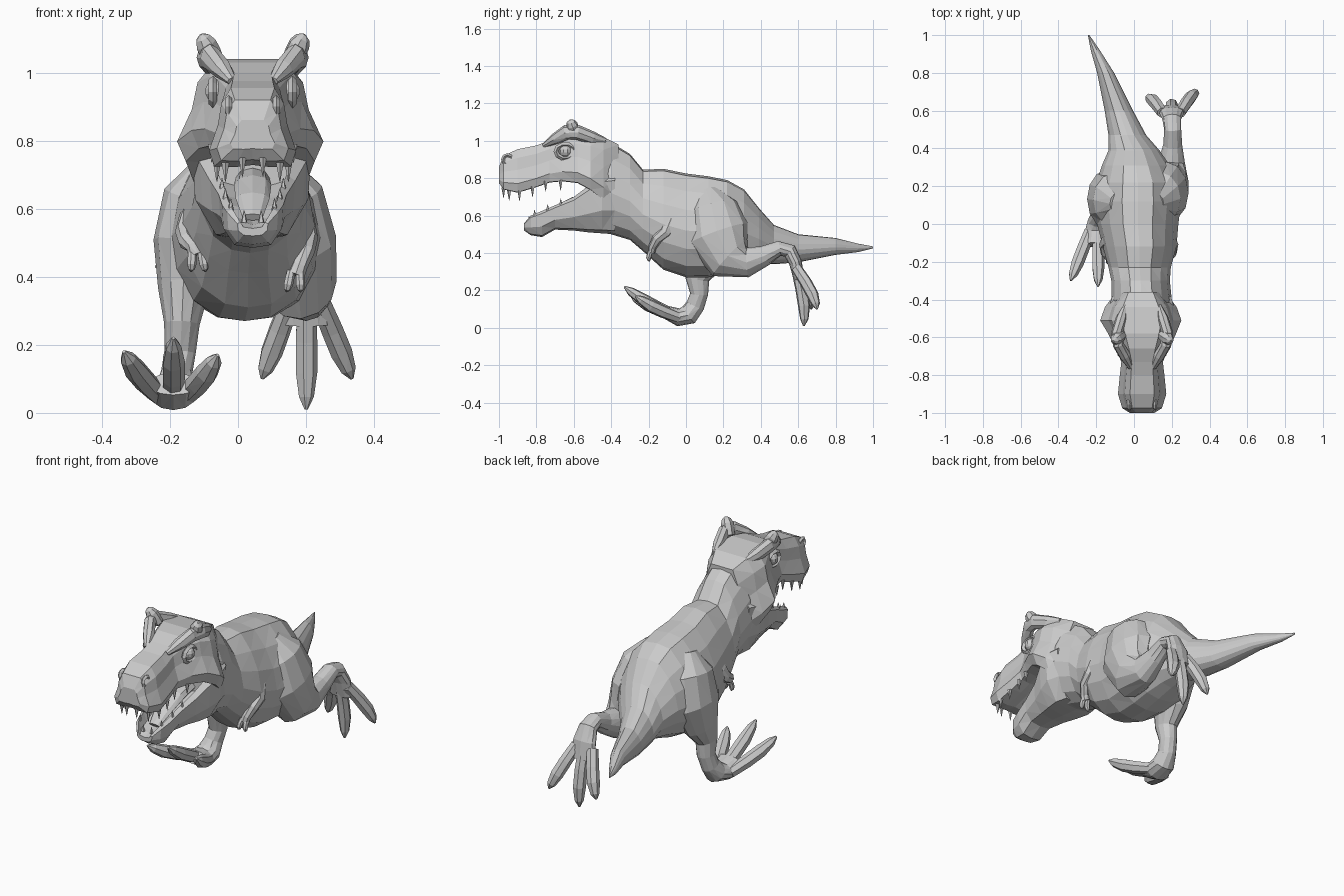
import bpy, bmesh, math
from mathutils import Vector, Matrix

if "Cube" in bpy.data.objects:
    bpy.data.objects.remove(bpy.data.objects["Cube"], do_unlink=True)

grey = bpy.data.materials.new("plain grey")
grey.use_nodes = True
TONE = (0.6, 0.6, 0.6, 1)
grey.diffuse_color = TONE
grey.node_tree.nodes["Principled BSDF"].inputs["Base Color"].default_value = TONE

MID = 0.043  # middle line of the head


def finish(name, bm):
    bmesh.ops.recalc_face_normals(bm, faces=bm.faces)
    mesh = bpy.data.meshes.new(name)
    bm.to_mesh(mesh)
    bm.free()
    mesh.materials.append(grey)
    obj = bpy.data.objects.new(name, mesh)
    bpy.context.collection.objects.link(obj)
    return obj


def skin(name, rings):
    """Bridge a list of point rings and cap both ends."""
    bm = bmesh.new()
    loops = [[bm.verts.new(p) for p in ring] for ring in rings]
    n = len(loops[0])
    for a, b in zip(loops, loops[1:]):
        for i in range(n):
            j = (i + 1) % n
            bm.faces.new((a[i], a[j], b[j], b[i]))
    bm.faces.new(loops[0])
    bm.faces.new(loops[-1])
    bmesh.ops.triangulate(bm, faces=bm.faces)
    return finish(name, bm)


def loft(name, profile, sections):
    """Sections are (y, centre x, half width, bottom, top)."""
    full = profile + [(-u, v) for u, v in reversed(profile) if u > 0]
    return skin(name, [[(cx + u * w, y, (lo + hi) / 2 + v * (hi - lo) / 2) for u, v in full]
                       for y, cx, w, lo, hi in sections])


def tube(name, stations, sides=10):
    """Stations are (x, y, z, half width, half depth) along a limb."""
    pts = [Vector(s[:3]) for s in stations]
    rings = []
    for i, s in enumerate(stations):
        t = (pts[min(i + 1, len(pts) - 1)] - pts[max(i - 1, 0)]).normalized()
        side = (Vector((1, 0, 0)) - t * t.x).normalized()
        up = t.cross(side)
        rings.append([pts[i] + side * s[3] * math.cos(k * math.tau / sides)
                      + up * s[4] * math.sin(k * math.tau / sides) for k in range(sides)])
    return skin(name, rings)


def digit(name, start, tip, r, bend):
    """Tapered toe or finger with a knuckle pushed along bend."""
    a, b, bend = Vector(start), Vector(tip), Vector(bend)
    steps = ((0, 0.9, 0), (0.35, 1, 0.8), (0.65, 1, 1), (0.88, 0.7, 0.5), (1, 0.15, 0))
    return tube(name, [(*(a.lerp(b, f) + bend * k), r * w, r * w) for f, w, k in steps], 7)


def tooth(name, x, y, z, r, length):
    bm = bmesh.new()
    bmesh.ops.create_cone(bm, cap_ends=True, segments=5, radius1=r, radius2=r * 0.1,
                          depth=abs(length), matrix=Matrix.Translation((x, y, z + length / 2))
                          @ Matrix.Rotation(math.pi if length < 0 else 0, 4, "X"))
    return finish(name, bm)


# Neck, torso and tail
body_profile = [(0, 1), (0.36, 0.96), (0.68, 0.66), (0.9, 0.3), (1, -0.1),
                (0.93, -0.45), (0.7, -0.78), (0.35, -0.96), (0, -1)]
loft("body", body_profile, [
    (-.50, .04, .15, .52, .98), (-.40, .04, .16, .50, .99), (-.30, .035, .155, .47, .93),
    (-.23, .03, .165, .41, .845), (-.12, .03, .195, .31, .85), (0, .02, .215, .27, .825),
    (.12, .02, .23, .27, .81), (.22, .02, .22, .29, .79), (.31, .01, .18, .32, .74),
    (.39, 0, .135, .34, .64), (.47, -.035, .1, .34, .55), (.6, -.08, .075, .35, .50),
    (.8, -.15, .045, .39, .48), (.92, -.205, .024, .405, .45), (1, -.24, .004, .425, .435)])

# Skull with wide cheeks
skull_profile = [(0, 1), (0.5, 1), (0.72, 0.62), (0.8, 0.1), (1, -0.5), (0.88, -0.88), (0.4, -0.9), (0, -0.85)]
loft("skull", skull_profile, [
    (-1, MID, .065, .77, .86), (-.975, MID, .105, .73, .92), (-.9, MID, .128, .71, .955),
    (-.8, MID, .118, .74, .975), (-.73, MID, .11, .765, 1), (-.66, MID, .14, .77, 1.03),
    (-.58, MID, .18, .76, 1.04), (-.51, .036, .215, .72, 1.03), (-.44, .036, .19, .66, 1.02),
    (-.36, .036, .13, .6, .98)])

# Lower jaw, hollow on top
jaw_profile = [(0, 0.1), (0.6, 0.3), (0.8, 1), (1, 0.8), (0.95, -0.2), (0.6, -0.88), (0, -1)]
loft("lower_jaw", jaw_profile, [
    (-.865, MID, .045, .52, .56), (-.83, MID, .075, .495, .60), (-.77, MID, .09, .485, .625),
    (-.7, MID, .1, .525, .655), (-.6, MID, .125, .52, .70), (-.52, MID, .155, .51, .76),
    (-.45, .04, .175, .505, .81), (-.38, .04, .155, .5, .82)])
tube("tongue", [(MID, -.78, .575, .03, .012), (MID, -.7, .63, .05, .02),
                (MID, -.6, .67, .055, .03), (MID, -.5, .69, .05, .03)], 8)

# Paired features of the face
for label, s in (("left", 1), ("right", -1)):
    tube(label + "_brow_crest", [
        (MID + s * .06, -.76, .975, .015, .012), (MID + s * .09, -.7, 1.01, .03, .03),
        (MID + s * .125, -.64, 1.045, .03, .04), (MID + s * .135, -.58, 1.045, .03, .04),
        (MID + s * .11, -.5, 1.015, .03, .035), (MID + s * .09, -.43, 1, .012, .015)], 8)
    digit(label + "_horn", (MID + s * .11, -.59, 1.03), (MID + s * .152, -.62, 1.112), .032, (0, 0, 0))

    bm = bmesh.new()
    bmesh.ops.create_uvsphere(bm, u_segments=10, v_segments=7, radius=.034,
                              matrix=Matrix.Translation((MID + s * .107, -.645, .945)))
    finish(label + "_eye", bm)

    # Eyelid and nostril rims are closed loops of short tube
    for part, c, ry, rz, r, n in (("eyelid", (.117, -.645, .943), .05, .037, .013, 10),
                                  ("nostril_rim", (.07, -.955, .9), .024, .024, .01, 8)):
        rings = []
        for i in range(n + 1):
            a = i * math.tau / n
            rings.append([(MID + s * (c[0] + r * math.sin(b)) , c[1] + (ry + r * math.cos(b)) * math.cos(a),
                           c[2] + (rz + r * math.cos(b)) * math.sin(a))
                          for b in (0, math.pi / 2, math.pi, math.pi * 1.5)])
        skin(label + "_" + part, rings)

    for i, (dx, y, z) in enumerate(((.03, -.975, .75), (.08, -.945, .735), (.105, -.89, .735),
                                    (.105, -.82, .755), (.1, -.75, .785), (.12, -.67, .79))):
        tooth(f"{label}_upper_tooth_{i}", MID + s * dx, y, z, .012, -.055)
    for i, (dx, y, z) in enumerate(((.025, -.84, .56), (.064, -.81, .595), (.08, -.74, .625),
                                    (.09, -.67, .655))):
        tooth(f"{label}_lower_tooth_{i}", MID + s * dx, y, z, .01, .035)

# Short arms with two fingers
for label, s in (("left", 1), ("right", -1)):
    ax, lift = (.03, 0) if s > 0 else (.02, .06)
    tube(label + "_arm", [
        (ax + s * .13, -.06, .64, .03, .05), (ax + s * .16, -.085, .57, .035, .045),
        (ax + s * .175, -.11, .51 + lift / 3, .03, .035), (ax + s * .17, -.155, .475 + lift / 2, .026, .028),
        (ax + s * .15, -.18, .43 + lift, .024, .022), (ax + s * .14, -.185, .405 + lift, .026, .02)], 8)
    for i, dx in enumerate((.012, -.014)):
        digit(f"{label}_finger_{i}", (ax + s * .14 + dx, -.185, .415 + lift),
              (ax + s * .135 + dx * 1.6, -.195, .355 + lift), .014, (0, -.008, 0))

# Left leg trails behind
tube("left_leg", [
    (.11, .11, .73, .05, .06), (.14, .14, .64, .11, .14), (.17, .17, .5, .12, .17),
    (.185, .235, .375, .105, .135), (.2, .33, .35, .07, .08), (.205, .42, .385, .05, .055),
    (.205, .5, .425, .045, .04), (.2, .555, .41, .05, .04), (.2, .585, .35, .065, .035),
    (.2, .605, .26, .07, .028)], 12)
for i, (x0, tip) in enumerate(((.15, (.07, .67, .1)), (.2, (.2, .63, .01)), (.245, (.335, .7, .1)))):
    digit(f"left_toe_{i}", (x0, .59, .32), tip, .033, (0, .015, 0))

# Right leg carries the weight
tube("right_leg", [
    (-.08, .11, .73, .05, .06), (-.11, .13, .63, .11, .14), (-.145, .13, .49, .105, .155),
    (-.16, .1, .36, .075, .11), (-.165, .06, .26, .052, .065), (-.17, .07, .18, .046, .048),
    (-.18, .05, .12, .046, .05), (-.185, .015, .07, .06, .055), (-.19, -.04, .056, .07, .048),
    (-.19, -.11, .085, .075, .035)], 12)
for i, (x0, tip) in enumerate(((-.235, (-.335, -.3, .18)), (-.19, (-.19, -.33, .22)),
                               (-.15, (-.06, -.27, .17)))):
    digit(f"right_toe_{i}", (x0, -.04, .055), tip, .034, (0, 0, -.012))
